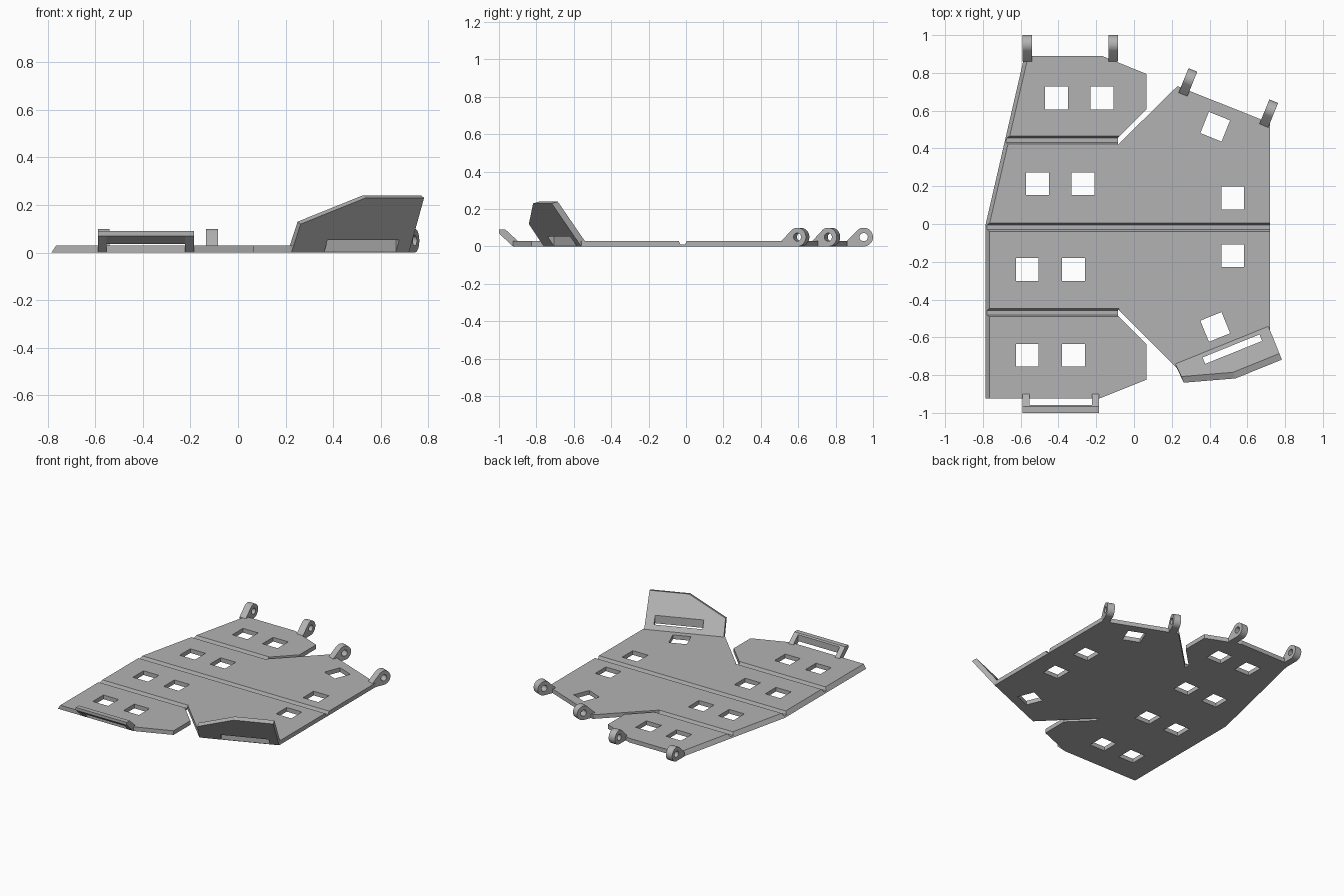
import bpy, bmesh
from math import radians, sin, cos, pi
from mathutils import Matrix, Vector

if "Cube" in bpy.data.objects:
    bpy.data.objects.remove(bpy.data.objects["Cube"])

GREY = (0.45, 0.45, 0.45, 1)
grey = bpy.data.materials.new("plain_grey")
grey.use_nodes = True
grey.diffuse_color = GREY
grey.node_tree.nodes["Principled BSDF"].inputs["Base Color"].default_value = GREY

T = 0.03                  # plate thickness
TILT = radians(22)        # angle of the slanted edges


def prism(bm, points, shift):
    """Extrude a flat loop of points along a shift vector."""
    a = [bm.verts.new(p) for p in points]
    b = [bm.verts.new(Vector(p) + Vector(shift)) for p in points]
    bm.faces.new(a)
    bm.faces.new(b)
    for i in range(len(a)):
        j = (i + 1) % len(a)
        bm.faces.new((a[i], a[j], b[j], b[i]))
    return b


def finish(name, bm):
    bmesh.ops.recalc_face_normals(bm, faces=bm.faces)
    mesh = bpy.data.meshes.new(name)
    bm.to_mesh(mesh)
    bm.free()
    mesh.materials.append(grey)
    ob = bpy.data.objects.new(name, mesh)
    bpy.context.collection.objects.link(ob)
    return ob


def cut(ob, cutter):
    """Subtract the cutter, keep the result and drop the cutter."""
    mod = ob.modifiers.new("cut", "BOOLEAN")
    mod.operation = "DIFFERENCE"
    mod.solver = "EXACT"
    mod.object = cutter
    graph = bpy.context.evaluated_depsgraph_get()
    mesh = bpy.data.meshes.new_from_object(ob.evaluated_get(graph))
    ob.modifiers.clear()
    ob.data = mesh
    bpy.data.objects.remove(cutter)


# Plate outline with two diagonal relief slits and a chamfered outer side
outline = [(-.785, 0), (-.785, -.925), (-.185, -.925), (.065, -.825), (.065, -.635),
           (-.085, -.485), (-.085, -.45), (.225, -.76), (.72, -.56), (.72, .535),
           (.23, .73), (-.085, .42), (-.085, .455), (.065, .605), (.065, .795),
           (-.17, .89), (-.58, .89)]
bm = bmesh.new()
for v in prism(bm, [(x, y, 0) for x, y in outline], (0, 0, T)):
    if v.co.x < -.5:
        v.co.x += .02
plate = finish("folding_plate", bm)

# Square windows and the hinge grooves
bm = bmesh.new()
windows = [(-.41, .667, 0), (-.17, .667, 0), (-.51, .213, 0), (-.27, .213, 0),
           (-.565, -.24, 0), (-.32, -.24, 0), (-.565, -.695, 0), (-.32, -.695, 0),
           (.523, .138, 0), (.523, -.168, 0), (.43, .515, -TILT), (.43, -.545, TILT)]
for x, y, turn in windows:
    bmesh.ops.create_cube(bm, size=1, matrix=Matrix.Translation((x, y, 0))
                          @ Matrix.Rotation(turn, 4, "Z")
                          @ Matrix.Diagonal((.121, .121, .2, 1)))
for y, x_end in ((.444, -.08), (-.017, .9), (-.469, -.08)):
    section = [(-.024, T + .005), (-.012, .01), (.012, .01), (.024, T + .005)]
    prism(bm, [(-.9, y + dy, z) for dy, z in section], (x_end + .9, 0, 0))
cut(plate, finish("plate_cutter", bm))

# Leaning side flap: u runs along the fold, n points outward
along = Vector((cos(TILT), sin(TILT), 0))
out = Vector((sin(TILT), -cos(TILT), 0))
up = Vector((0, 0, 1))
FOLD, LEAN = .789, .74
shape = [(-.076, 0), (.457, 0), (.457, .23), (.192, .23), (-.07, .12)]
bm = bmesh.new()
prism(bm, [along * u + out * (FOLD + LEAN * z) + up * z for u, z in shape],
      out * -.035 + up * .01)
flap = finish("side_flap", bm)

# Vertical strap slot through the flap
bm = bmesh.new()
prism(bm, [along * u + out * n - up * .1 for u, n in
           ((.072, .791), (.397, .791), (.397, .828), (.072, .828))], up * .4)
cut(flap, finish("slot_cutter", bm))

# Front handle: two angled arms and a bar
arm = [(-1, .09), (-.965, .09), (-.9, .03), (-.9, 0), (-.925, 0), (-1, .07)]
for side, x in (("right", -.59), ("left", -.222)):
    bm = bmesh.new()
    prism(bm, [(x, y, z) for y, z in arm], (.037, 0, 0))
    finish("handle_arm_" + side, bm)
bar = [(-1, .09), (-.965, .09), (-.957, .082), (-.957, .036), (-1, .07)]
bm = bmesh.new()
prism(bm, [(-.553, y, z) for y, z in bar], (.331, 0, 0))
finish("handle_bar", bm)


def hinge_lug(name, x, y, turn):
    """Eyelet on a short wedge foot; (x, y) is the eyelet centre."""
    r, hole, half, steps = .05, .022, .025, 24
    arc = [radians(130) - radians(220) * i / steps for i in range(steps + 1)]
    side = [(r * cos(a), r + r * sin(a)) for a in arc] + [(-.09, 0), (-.09, T)]
    bm = bmesh.new()
    prism(bm, [(-half, p, q) for p, q in side], (2 * half, 0, 0))
    lug = finish(name, bm)
    bm = bmesh.new()
    ring = [2 * pi * i / steps for i in range(steps)]
    prism(bm, [(-.1, hole * cos(a), r + hole * sin(a)) for a in ring], (.2, 0, 0))
    cut(lug, finish("eyelet_cutter", bm))
    lug.data.transform(Matrix.Translation((x, y, 0)) @ Matrix.Rotation(turn, 4, "Z"))
    bpy.ops.object.select_all(action="DESELECT")
    lug.select_set(True)
    bpy.context.view_layer.objects.active = lug
    bpy.ops.object.shade_smooth_by_angle(angle=radians(30))


# Rear hinge lugs
for i, (x, y, turn) in enumerate([(-.565, .95, 0), (-.11, .95, 0),
                                  (.293, .769, -TILT), (.721, .604, -TILT)]):
    hinge_lug("hinge_lug_%d" % (i + 1), x, y, turn)
